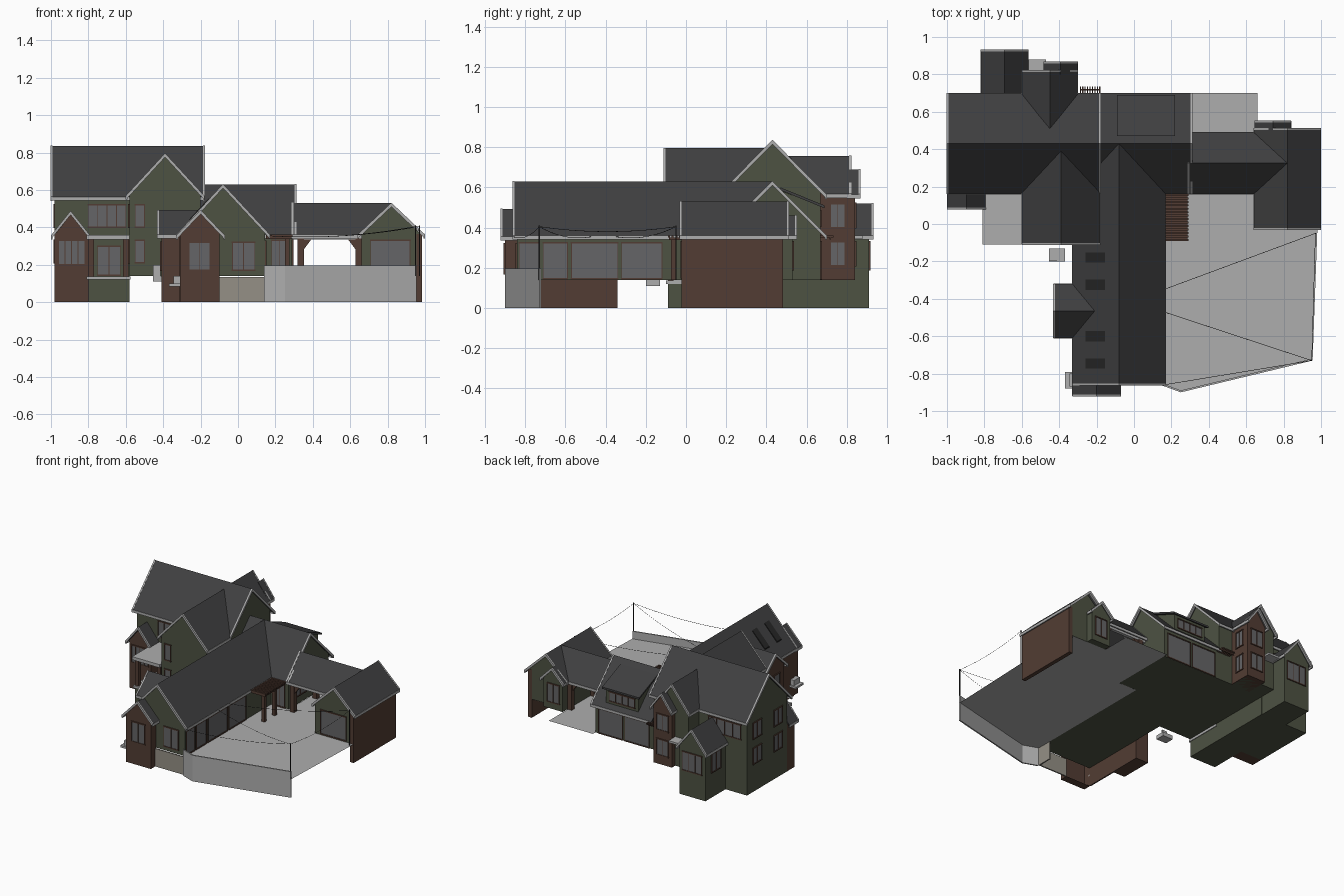
import bpy, bmesh, math
from mathutils import Vector

if "Cube" in bpy.data.objects:
    bpy.data.objects.remove(bpy.data.objects["Cube"])

def material(name, *c):
    m = bpy.data.materials.new(name)
    m.diffuse_color = (*c, 1)
    m.use_nodes = True
    m.node_tree.nodes["Principled BSDF"].inputs["Base Color"].default_value = m.diffuse_color
    return m

ROOF = material("slate", .05, .05, .052)
GREEN = material("green_siding", .075, .085, .055)
BRICK = material("brown_cladding", .085, .046, .033)
TRIM = material("pale_trim", .42, .42, .42)
GLASS = material("glass", .13, .13, .135)
BEIGE = material("foundation", .3, .28, .24)
DARK = material("dark_metal", .02, .02, .02)
T = .014  # roof thickness

def mesh(name, parts, mat):
    """parts: list of (verts, faces) merged into one object"""
    bm = bmesh.new()
    for verts, faces in parts:
        vs = [bm.verts.new(v) for v in verts]
        for f in faces:
            bm.faces.new([vs[i] for i in f])
    bmesh.ops.recalc_face_normals(bm, faces=bm.faces)
    me = bpy.data.meshes.new(name)
    bm.to_mesh(me)
    bm.free()
    me.materials.append(mat)
    ob = bpy.data.objects.new(name, me)
    bpy.context.collection.objects.link(ob)
    return ob

HEX = [(0, 1, 2, 3), (7, 6, 5, 4), (0, 4, 5, 1), (1, 5, 6, 2), (2, 6, 7, 3), (3, 7, 4, 0)]

def cuboid(x0, x1, y0, y1, z0, z1):
    q = [(x0, y0), (x1, y0), (x1, y1), (x0, y1)]
    return [(x, y, z0) for x, y in q] + [(x, y, z1) for x, y in q], HEX

def box(name, *a):
    return mesh(name, [cuboid(*a[:6])], a[6])

def slab(top, thick):
    return list(top) + [(x, y, z - thick) for x, y, z in top], HEX

def put(axis):
    return (lambda u, v, z: (u, v, z)) if axis == 'y' else (lambda u, v, z: (v, u, z))

def roof(name, axis, c, half, ze, zr, tip, eave, ridge, ends=1):
    """gable roof; gable at tip, eaves stop at eave, ridge stops at ridge (valley)"""
    P = put(axis)
    slopes, trim = [], []
    for s in (-1, 1):
        e = c + s * half
        slopes.append(slab([P(c, tip, zr), P(e, tip, ze), P(e, eave, ze), P(c, ridge, zr)], T))
        for t, d in ((tip, 1 if ridge > tip else -1), (ridge, -1 if ridge > tip else 1))[:ends]:
            a, b = t - d * .003, t + d * .008
            trim.append(slab([P(c, a, zr + .002), P(e, a, ze + .002), P(e, b, ze + .002), P(c, b, zr + .002)], .022))
        i, o = e - s * .008, e + s * .001
        trim.append(slab([P(i, tip, ze + .001), P(o, tip, ze + .001), P(o, eave, ze + .001), P(i, eave, ze + .001)], .02))
    mesh(name + "_roof", slopes, ROOF)
    mesh(name + "_roof_trim", trim, TRIM)

def walls(name, axis, c, half, ze, zr, hw, v0, v1, z0, mat, back=True):
    """gabled wall shell under the matching roof"""
    P = put(axis)
    zs = zr - T - hw * (zr - ze) / half
    ring = [(c - hw, z0), (c + hw, z0), (c + hw, zs), (c, zr - T), (c - hw, zs)]
    vs = [P(u, v, z) for v in (v0, v1) for u, z in ring]
    fs = [(0, 1, 2, 3, 4), (0, 1, 6, 5), (1, 2, 7, 6), (0, 4, 9, 5)]
    if back:
        fs.append((5, 6, 7, 8, 9))
    mesh(name + "_walls", [(vs, fs)], mat)

def window(name, face, pos, a0, a1, z0, z1, n=2, mat=GLASS):
    """face: '-y', '+y', '-x' or '+x'; n panes"""
    s = 1 if face[0] == '+' else -1
    def bar(a, b, l, h, d):
        lo, hi = sorted((pos, pos + s * d))
        return cuboid(a, b, lo, hi, l, h) if face[1] == 'y' else cuboid(lo, hi, a, b, l, h)
    mesh(name + "_pane", [bar(a0, a1, z0, z1, .003)], mat)
    w = .004
    bars = [bar(a0 - w, a1 + w, z - w, z + w, .007) for z in (z0, z1)]
    for i in range(n + 1):
        a = a0 + (a1 - a0) * i / n
        bars.append(bar(a - w / 2, a + w / 2, z0, z1, .007))
    mesh(name + "_frame", bars, BRICK)

# Main two-storey block
roof("main", 'x', .43, .27, .562, .835, -1, -.18, -.18, 2)
walls("main", 'x', .43, .27, .562, .835, .24, -.98, -.2, .14, GREEN)
box("main_basement", -.98, -.58, .19, .67, 0, .14, GREEN)
# Front cross gable
roof("front_gable", 'y', -.39, .21, .567, .795, -.11, .165, .39)
walls("front_gable", 'y', -.39, .21, .567, .795, .19, -.09, .19, .14, GREEN, False)
# Front left bay
roof("left_bay", 'y', -.895, .105, .355, .487, .08, .19, .19)
walls("left_bay", 'y', -.89, .105, .355, .487, .09, .1, .19, 0, BRICK, False)
# Rear bays
roof("rear_low_bay", 'y', -.692, .128, .36, .52, .93, .67, .67)
walls("rear_low_bay", 'y', -.692, .128, .36, .52, .108, .91, .67, 0, GREEN, False)
roof("rear_gable", 'y', -.45, .15, .567, .757, .82, .69, .51)
walls("rear_gable", 'y', -.45, .15, .567, .757, .13, .8, .67, .14, GREEN, False)
roof("rear_stair_bay", 'y', -.392, .092, .565, .69, .865, .8, .8)
walls("rear_stair_bay", 'y', -.392, .092, .565, .69, .078, .84, .67, .14, BRICK, False)
# Long front wing
roof("long_wing", 'y', -.08, .25, .36, .63, -.86, .16, .43)
walls("long_wing", 'y', -.08, .25, .36, .63, .225, -.84, .19, .14, GREEN, False)
roof("wing_front_bay", 'y', -.2, .13, .355, .492, -.92, -.84, -.84)
walls("wing_front_bay", 'y', -.205, .13, .355, .492, .105, -.9, -.84, 0, BRICK, False)
roof("wing_side_bay", 'x', -.465, .145, .36, .492, -.43, -.33, -.21)
walls("wing_side_bay", 'x', -.465, .145, .36, .492, .125, -.41, -.31, 0, BRICK, False)
box("wing_side_cladding", -.315, -.305, -.84, -.34, 0, .36, BRICK)
box("wing_foundation_front", -.1, .145, -.848, -.838, 0, .135, BEIGE)
box("wing_foundation_side", .135, .145, -.84, -.73, 0, .135, BEIGE)
# Middle block
roof("middle", 'x', .43, .27, .36, .63, .31, -.2, -.2)
walls("middle", 'x', .43, .27, .36, .63, .24, .29, -.2, .14, GREEN, False)
# Rear shed dormer
mesh("shed_dormer_roof", [slab([(-.09, .47, .60), (.22, .47, .60), (.22, .69, .51), (-.09, .69, .51)], T)], ROOF)
mesh("shed_dormer_walls", [([(-.07, .67, .37), (.2, .67, .37), (.2, .67, .508), (-.07, .67, .508),
     (-.07, .48, .58), (.2, .48, .58)], [(0, 1, 2, 3), (1, 2, 5), (0, 3, 4)])], GREEN)
# Breezeway
roof("breezeway", 'x', .325, .165, .36, .53, .29, .645, .82)
posts, beams, braces = [], [], []
for y in (.185, .455):
    beams.append(cuboid(.29, .66, y - .012, y + .012, .335, .365))
    for x, s in ((.335, 1), (.645, -1)):
        posts.append(cuboid(x - .018, x + .018, y - .018, y + .018, .14, .34))
        braces.append(([(x + s * a, y + b, z) for b in (-.01, .01)
                        for a, z in ((.015, .28), (.06, .34), (.015, .34))],
                       [(0, 1, 2), (3, 4, 5), (0, 1, 4, 3), (1, 2, 5, 4), (2, 0, 3, 5)]))
mesh("breezeway_posts", posts, BRICK)
mesh("breezeway_beams", beams, TRIM)
mesh("breezeway_braces", braces, BRICK)
# Right garage
roof("garage", 'y', .82, .18, .36, .53, -.03, .51, .51, 2)
walls("garage", 'y', .82, .18, .36, .53, .16, -.02, .48, .14, GREEN)
box("garage_side_cladding", .955, .985, -.022, .482, 0, .365, BRICK)
roof("garage_rear_bay", 'y', .742, .098, .36, .46, .55, .5, .5)
walls("garage_rear_bay", 'y', .742, .098, .36, .46, .08, .53, .48, .14, GREEN, False)

# Left porch
box("porch_canopy", -.81, -.58, -.11, .19, .336, .36, TRIM)
box("porch_base", -.8, -.58, -.09, .19, 0, .12, GREEN)
box("porch_floor", -.81, -.575, -.1, .19, .12, .138, TRIM)
mesh("porch_posts", [cuboid(x - .014, x + .014, -.09, -.062, .138, .336) for x in (-.785, -.6)], BRICK)
# Entry landing and small sill
box("entry_landing", -.455, -.37, -.2, -.13, .11, .14, TRIM)
box("entry_rail", -.455, -.415, -.2, -.192, .14, .2, TRIM)
box("side_sill", -.37, -.31, -.88, -.79, .085, .1, TRIM)
box("side_step", -.345, -.31, -.87, -.8, .1, .14, TRIM)
box("rear_ledge", -.565, -.47, .8, .88, .345, .36, TRIM)

# Courtyard sheet and retaining wall
edge = [(.14, -.86), (.25, -.9), (.955, -.73)]
yard = edge + [(.98, -.04), (.98, .48), (.66, .48), (.66, .7), (.29, .7), (.29, .19), (.14, .19)]
mesh("courtyard", [([(x, y, .139) for x, y in yard], [tuple(range(len(yard)))])], TRIM)
parts = []
for (ax, ay), (bx, by) in zip(edge, edge[1:]):
    n = Vector((by - ay, ax - bx)).normalized() * .01
    parts.append(slab([(ax, ay, .197), (bx, by, .197), (bx - n.x, by - n.y, .197), (ax - n.x, ay - n.y, .197)], .197))
mesh("retaining_wall", parts, TRIM)

# Pergolas
mesh("corner_pergola_top", [cuboid(.15, .285, -.085, .165, .338, .35)] +
     [cuboid(.15, .292, -.09 + i * .0185, -.08 + i * .0185, .35, .362) for i in range(14)], BRICK)
mesh("corner_pergola_posts", [cuboid(.25, .275, y, y + .025, .14, .34) for y in (-.075, .05)], BRICK)
mesh("rear_pergola", [cuboid(-.29, -.18, .715, .722, .34, .35)] +
     [cuboid(-.29 + i * .013, -.284 + i * .013, .67, .735, .35, .36) for i in range(9)], BRICK)

# Windows and doors
for i, z in enumerate((.21, .4)):
    window(f"front_gable_window_{i}", '-y', -.09, -.55, -.5, z, z + .12, 1)
    for j, y in enumerate((.25, .5)):
        window(f"left_window_{i}_{j}", '-x', -.98, y, y + .1, z, z + .12)
    window(f"stair_side_window_{i}", '+x', -.314, .72, .79, z, z + .12)
    window(f"stair_rear_window_{i}", '+y', .84, -.44, -.345, z, z + .12)
    window(f"front_gable_side_window_{i}", '-x', -.58, -.02, .1, z, z + .12)
window("porch_door", '-y', .19, -.75, -.63, .145, .3, 2)
window("upper_front_window", '-y', .19, -.8, -.6, .4, .52, 4)
window("left_bay_window", '-y', .1, -.96, -.82, .2, .33, 4)
window("rear_low_window", '+y', .91, -.77, -.61, .19, .33, 3)
window("rear_low_side_window", '-x', -.8, .73, .84, .19, .33)
window("rear_upper_window", '+y', .67, -.93, -.66, .41, .52, 4)
window("wing_front_window", '-y', -.84, -.03, .09, .17, .32)
window("front_bay_window", '-y', -.9, -.26, -.15, .17, .32)
window("side_bay_window", '-x', -.41, -.53, -.4, .17, .32)
for i, (a, b) in enumerate(((-.83, -.73), (-.71, -.59), (-.57, -.34), (-.32, -.12))):
    window(f"wing_court_door_{i}", '+x', .145, a, b, .145, .325, 1)
window("middle_front_door", '-y', .19, .18, .26, .145, .33)
window("garage_front_door", '-y', -.02, .71, .92, .15, .33, 1)
window("garage_rear_window", '+y', .53, .69, .79, .19, .33)
window("middle_gable_window", '+x', .29, .25, .4, .2, .33, 2)
for i, a in enumerate((-.16, .06)):
    window(f"rear_garage_door_{i}", '+y', .67, a, a + .2, .145, .33, 1)
window("shed_dormer_window", '+y', .67, -.04, .17, .41, .48, 4)

# Skylights on the left slope of the long wing
for i, y in enumerate((-.18, -.325, -.6, -.745)):
    h = lambda x: .36 + (x + .33) * 1.08 + .008
    top = [(-.26, y - .027, h(-.26)), (-.155, y - .027, h(-.155)), (-.155, y + .027, h(-.155)), (-.26, y + .027, h(-.26))]
    mesh(f"skylight_{i}", [slab(top, .012)], DARK)

# Light strings on two posts
mesh("string_posts", [cuboid(x - .003, x + .003, y - .003, y + .003, .14, .41) for x, y in ((.97, -.05), (.95, -.73))], DARK)
cu = bpy.data.curves.new("light_strings", 'CURVE')
cu.dimensions = '3D'
cu.bevel_depth = .0013
cu.bevel_resolution = 0
P1, P2 = Vector((.97, -.05, .405)), Vector((.95, -.73, .405))
for a, b in (((.16, -.35, .355), P1), ((.16, -.47, .355), P2), ((.16, -.86, .355), P2), (P1, P2)):
    a = Vector(a)
    sp = cu.splines.new('POLY')
    sp.points.add(10)
    for k, p in enumerate(sp.points):
        t = k / 10
        q = a.lerp(b, t)
        p.co = (q.x, q.y, q.z - .1 * t * (1 - t), 1)
cu.materials.append(DARK)
bpy.context.collection.objects.link(bpy.data.objects.new("light_strings", cu))
